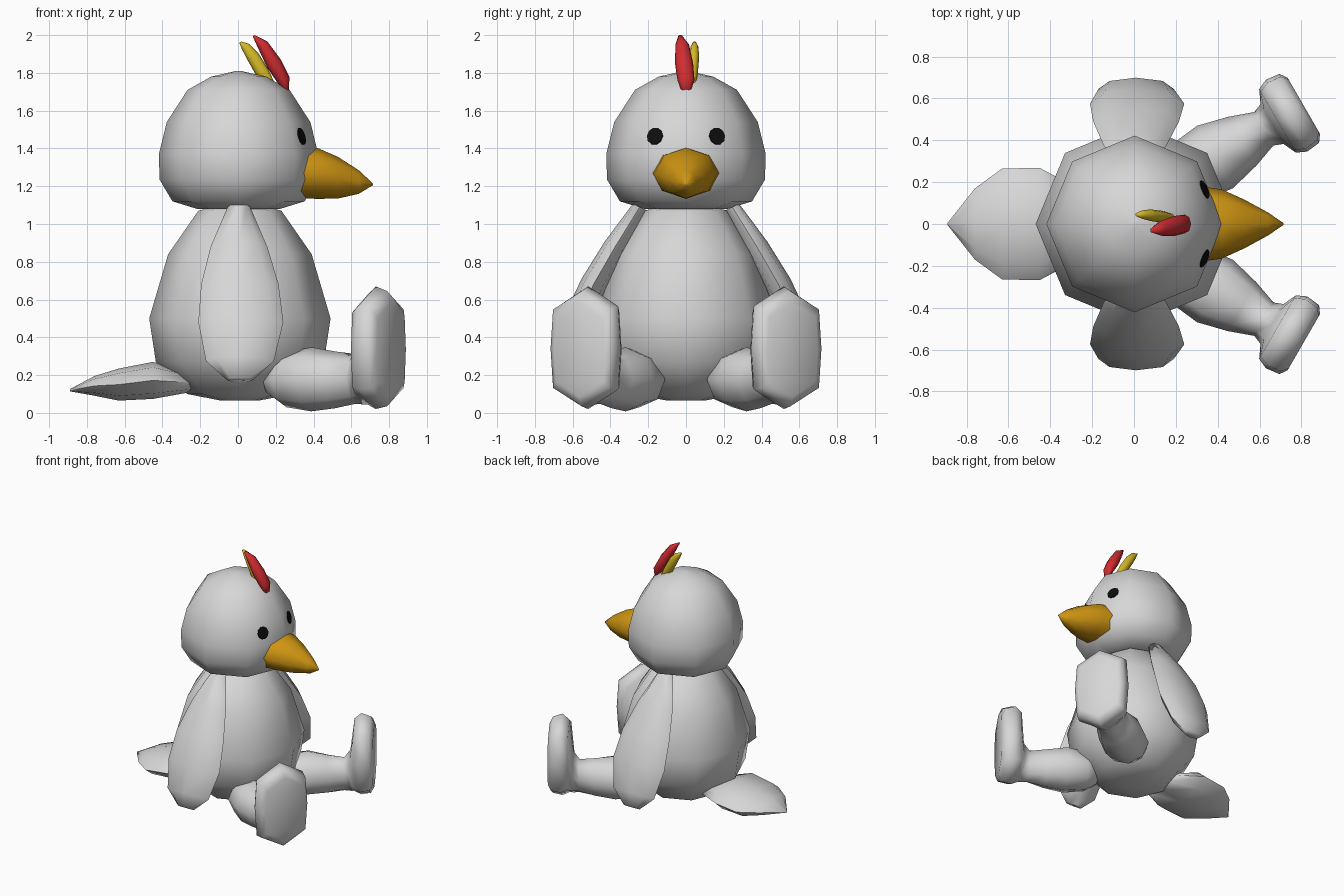
import bpy, bmesh, math
from mathutils import Vector as V


def material(name, rgb):
    m = bpy.data.materials.new(name)
    m.diffuse_color = (*rgb, 1)
    return m


WHITE = material("soft white", (0.68, 0.68, 0.68))
ORANGE = material("beak orange", (0.62, 0.30, 0.006))
RED = material("comb red", (0.64, 0.025, 0.03))
YELLOW = material("comb yellow", (0.66, 0.48, 0.02))
BLACK = material("eye black", (0.004, 0.004, 0.004))


def loft(name, rings, mat, n=8, angle=75):
    """Skin rings of (centre, half axis a, half axis b, shoulder a, shoulder b)."""
    bm = bmesh.new()
    loops = []
    for c, a, b, *sh in rings:
        ka, kb = sh if sh else (0.707, 0.707)
        loop = []
        for i in range(n):
            ca, sb = math.cos(2 * math.pi * i / n), math.sin(2 * math.pi * i / n)
            if n == 8 and i % 2:
                ca, sb = math.copysign(ka, ca), math.copysign(kb, sb)
            loop.append(bm.verts.new(V(c) + V(a) * ca + V(b) * sb))
        loops.append(loop)
    for p, q in zip(loops, loops[1:]):
        for i in range(n):
            j = (i + 1) % n
            bm.faces.new((p[i], p[j], q[j], q[i]))
    bm.faces.new(loops[0])
    bm.faces.new(loops[-1])
    bmesh.ops.recalc_face_normals(bm, faces=bm.faces)
    me = bpy.data.meshes.new(name)
    bm.to_mesh(me)
    bm.free()
    me.materials.append(mat)
    ob = bpy.data.objects.new(name, me)
    bpy.context.collection.objects.link(ob)
    bpy.ops.object.select_all(action='DESELECT')
    ob.select_set(True)
    bpy.context.view_layer.objects.active = ob
    bpy.ops.object.shade_smooth_by_angle(angle=math.radians(angle))
    return ob


def lathe(name, profile, x, mat):
    loft(name, [((x, 0, z), (r, 0, 0), (0, r, 0)) for z, r in profile], mat)


# Body and head: eight-sided turned shapes
lathe("body", [(0.065, 0.10), (0.10, 0.28), (0.27, 0.445), (0.50, 0.48),
               (0.84, 0.38), (1.07, 0.22), (1.09, 0.15)], 0.01, WHITE)
lathe("head", [(1.08, 0.22), (1.12, 0.35), (1.235, 0.418), (1.37, 0.422),
               (1.54, 0.38), (1.71, 0.27), (1.78, 0.145), (1.81, 0.015)], 0.003, WHITE)

# Beak
loft("beak", [((x, 0, z), (0, hy, 0), (0, 0, hz)) for x, z, hy, hz in [
    (0.32, 1.27, 0.18, 0.133), (0.42, 1.268, 0.165, 0.135),
    (0.53, 1.245, 0.115, 0.11), (0.64, 1.222, 0.055, 0.062),
    (0.715, 1.21, 0.004, 0.004)]], ORANGE)

# Tail paddle
loft("tail", [((x, 0, z), (0, hy, 0), (0, 0, hz)) for x, z, hy, hz in [
    (-0.25, 0.16, 0.16, 0.05), (-0.45, 0.172, 0.268, 0.098),
    (-0.63, 0.15, 0.265, 0.085), (-0.76, 0.143, 0.17, 0.052),
    (-0.89, 0.12, 0.006, 0.006)]], WHITE)

# Comb feathers: yellow behind red
SIDE = V((0.84, 0, 0.54))


def feather(name, rows, mat):
    loft(name, [((x, y, z), SIDE * w, (0, d, 0)) for x, y, z, w, d in rows], mat)


feather("red_feather", [(0.262, 0, 1.695, 0.008, 0.02), (0.243, 0, 1.76, 0.035, 0.045),
                        (0.19, -0.01, 1.85, 0.042, 0.048),
                        (0.13, -0.02, 1.95, 0.030, 0.036),
                        (0.083, -0.03, 1.997, 0.006, 0.01)], RED)
feather("yellow_feather", [(0.18, 0.03, 1.73, 0.02, 0.02), (0.13, 0.035, 1.80, 0.036, 0.028),
                           (0.08, 0.042, 1.885, 0.034, 0.028),
                           (0.04, 0.045, 1.94, 0.024, 0.02),
                           (0.012, 0.045, 1.963, 0.006, 0.008)], YELLOW)

for s, side in ((1, "left"), (-1, "right")):
    # Eye: thin disc lying on the head facet
    t, e = math.radians(22.5), math.radians(17)
    out = V((math.cos(t) * math.cos(e), s * math.sin(t) * math.cos(e), math.sin(e)))
    across = V((-math.sin(t), s * math.cos(t), 0))
    up = out.cross(across)
    c = V((0.335, s * 0.164, 1.465))
    loft(side + "_eye", [(c + out * d, across * 0.045, up * 0.047)
                         for d in (-0.004, 0.005)], BLACK, n=10, angle=30)

    # Wing: flattened paddle leaning outwards
    thick = V((0, 0.9 * s, 0.43))
    loft(side + "_wing", [((x, y * s, z), (w, 0, 0), thick * d) for x, y, z, w, d in [
        (0.005, 0.245, 1.09, 0.06, 0.04), (0.005, 0.375, 0.88, 0.15, 0.062),
        (0.01, 0.49, 0.68, 0.205, 0.07), (0.015, 0.575, 0.48, 0.225, 0.078),
        (0.01, 0.645, 0.275, 0.18, 0.06), (0.01, 0.672, 0.175, 0.07, 0.03)]], WHITE)

    # Leg with upright foot, splayed 30 degrees
    a = math.radians(30)
    along = V((math.cos(a), s * math.sin(a), 0))
    wide = V((-math.sin(a), s * math.cos(a), 0))
    hip = V((0.43, s * 0.345, 0))
    leg, foot = (0.707, 0.707), (0.92, 0.68)
    loft(side + "_leg", [(hip + along * u + V((0, 0, z)), wide * w, V((0, 0, h)), *k)
                         for u, z, w, h, k in [
        (-0.285, 0.165, 0.10, 0.08, leg), (-0.20, 0.175, 0.155, 0.145, leg),
        (-0.05, 0.178, 0.172, 0.17, leg), (0.10, 0.175, 0.135, 0.15, leg),
        (0.22, 0.18, 0.092, 0.132, leg), (0.265, 0.21, 0.11, 0.165, leg),
        (0.295, 0.335, 0.175, 0.29, foot), (0.345, 0.345, 0.198, 0.325, foot),
        (0.415, 0.34, 0.19, 0.305, foot), (0.44, 0.335, 0.155, 0.25, foot)]], WHITE)
